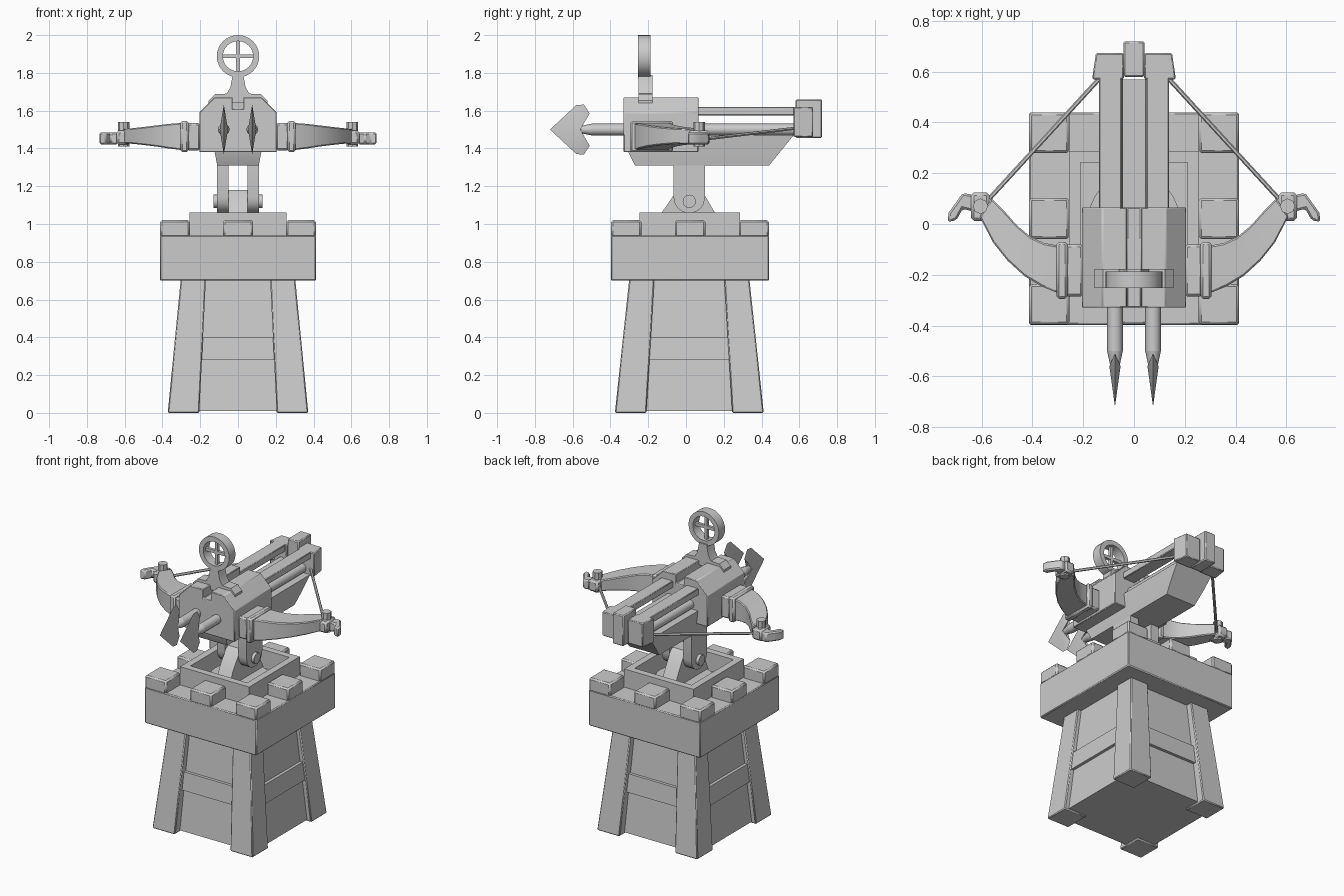
import bpy, bmesh, math
from mathutils import Vector

if "Cube" in bpy.data.objects:
    bpy.data.objects.remove(bpy.data.objects["Cube"])

stone = bpy.data.materials.new("plain_grey")
stone.diffuse_color = (0.6, 0.6, 0.6, 1)
stone.use_nodes = True
stone.node_tree.nodes["Principled BSDF"].inputs["Base Color"].default_value = stone.diffuse_color
CY = 0.0175  # depth centre of the tower


def finish(name, bm, bevel=0):
    bmesh.ops.recalc_face_normals(bm, faces=bm.faces)
    me = bpy.data.meshes.new(name)
    bm.to_mesh(me)
    bm.free()
    ob = bpy.data.objects.new(name, me)
    bpy.context.collection.objects.link(ob)
    me.materials.append(stone)
    if bevel:
        m = ob.modifiers.new("soft_edges", 'BEVEL')
        m.width, m.segments, m.limit_method = bevel, 1, 'ANGLE'
    return ob


def loft(name, rings, bevel=0, caps=True):
    bm = bmesh.new()
    rows = [[bm.verts.new(p) for p in r] for r in rings]
    n = len(rows[0])
    for a, b in zip(rows, rows[1:]):
        for i in range(n):
            j = (i + 1) % n
            bm.faces.new((a[i], a[j], b[j], b[i]))
    if caps:
        bm.faces.new(rows[0])
        bm.faces.new(rows[-1])
    return finish(name, bm, bevel)


def rect(x0, x1, y0, y1, z):
    return [(x0, y0, z), (x1, y0, z), (x1, y1, z), (x0, y1, z)]


def box(name, x0, x1, y0, y1, z0, z1, bevel=0):
    return loft(name, [rect(x0, x1, y0, y1, z0), rect(x0, x1, y0, y1, z1)], bevel)


def prism(name, pts, axis, a, b, bevel=0):
    """Extrude a 2D profile along x (profile y,z), y (x,z) or z (x,y)."""
    k = "xyz".index(axis)
    def put(p, d):
        p = list(p)
        p.insert(k, d)
        return p
    return loft(name, [[put(p, d) for p in pts] for d in (a, b)], bevel)


def tube(name, p, q, r0, r1=None, n=12):
    p, q = Vector(p), Vector(q)
    rot = (q - p).to_track_quat('Z', 'Y')
    r1 = r0 if r1 is None else r1
    circ = [Vector((math.cos(t), math.sin(t), 0)) for t in (2 * math.pi * i / n for i in range(n))]
    return loft(name, [[p + rot @ (c * r0) for c in circ], [q + rot @ (c * r1) for c in circ]])


# Tower body and its flared corner legs
def taper(name, b, t, z0, z1):
    return loft(name, [rect(-b, b, CY - b, CY + b, z0), rect(-t, t, CY - t, CY + t, z1)])

taper("tower_body", 0.34, 0.275, 0.01, 0.72)
taper("tower_band", 0.335, 0.324, 0.28, 0.40)
for sx in (-1, 1):
    for sy in (-1, 1):
        def foot(a, b, z, e):
            return [(sx * x, CY + sy * (y + e), z) for x, y in ((a, a), (b, a), (b, b), (a, b))]
        loft("corner_leg", [foot(0.205, 0.372, 0, 0.022), foot(0.17, 0.303, 0.71, 0.015)], 0.006)

# Battlement
box("battlement", -0.413, 0.413, -0.397, 0.44, 0.70, 0.94, 0.006)
spans = [(-0.413, -0.255), (-0.08, 0.08), (0.255, 0.413)]
for i, (x0, x1) in enumerate(spans):
    for j, (y0, y1) in enumerate(spans):
        if i != 1 or j != 1:
            k = 1.013
            box("merlon", x0, x1, y0 * k + CY + 0.004, y1 * k + CY + 0.004, 0.93, 1.02, 0.01)

# Open tray on the platform
for s in (-1, 1):
    box("tray_side", s * 0.21, s * 0.256, -0.247, 0.287, 0.92, 1.062)
    y = 0.02 + s * 0.267
    box("tray_end", -0.21, 0.21, y, y - s * 0.045, 0.92, 1.062)
tube("turntable", (0, CY, 0.93), (0, CY, 0.975), 0.18, n=24)

# Swivel mount
prism("pivot_block", [(-0.17, 0.96), (0.205, 0.96), (0.15, 1.065), (0.095, 1.16),
                      (0.07, 1.18), (-0.035, 1.18), (-0.06, 1.16), (-0.125, 1.065)],
      'x', -0.05, 0.05)
arm = [(-0.065, 1.33)] + [(0.0175 + 0.083 * math.cos(a), 1.14 + 0.083 * math.sin(a))
       for a in (math.pi * (1 + i / 8) for i in range(9))] + [(0.1, 1.33)]
for s in (-1, 1):
    prism("swivel_arm", arm, 'x', s * 0.05, s * 0.11)
tube("pivot_pin", (-0.13, CY, 1.12), (0.13, CY, 1.12), 0.035)

# Stock under the rails
loft("stock", [rect(-0.11, 0.11, -0.27, 0.44, 1.31), rect(-0.125, 0.125, -0.31, 0.505, 1.39),
               rect(-0.135, 0.135, -0.32, 0.57, 1.47)])

# Housing with a sighting groove
half = [(0.205, 1.38), (0.205, 1.59), (0.125, 1.67), (0.028, 1.67), (0.028, 1.61)]
prism("housing", half + [(-x, z) for x, z in reversed(half)], 'y', -0.33, 0.066, 0.004)

# Rails, end block, bolts
head = [(-0.72, 1.5), (-0.58, 1.63), (-0.54, 1.632), (-0.51, 1.585), (-0.55, 1.535), (-0.535, 1.5)]
head += [(y, 3.0 - z) for y, z in reversed(head[1:-1])]
for s in (-1, 1):
    box("top_rail", s * 0.05, s * 0.138, 0.05, 0.60, 1.575, 1.62, 0.004)
    prism("end_wing", [(s * 0.04, 0.57), (s * 0.165, 0.57), (s * 0.15, 0.673), (s * 0.04, 0.673)],
          'z', 1.46, 1.62, 0.005)
    x = s * 0.075
    tube("bolt_shaft", (x, -0.50, 1.5), (x, 0.58, 1.5), 0.031)
    tube("bolt_neck", (x, -0.50, 1.5), (x, -0.58, 1.5), 0.031, 0.014)
    bm = bmesh.new()
    edge = [bm.verts.new((x, y, z)) for y, z in head]
    for d in (-0.022, 0.022):
        c = bm.verts.new((x + d, -0.56, 1.5))
        for i in range(len(edge)):
            bm.faces.new((edge[i - 1], edge[i], c))
    finish("bolt_head", bm)
box("end_block", -0.041, 0.041, 0.58, 0.72, 1.455, 1.66, 0.006)

# Bow limbs: x, front y, back y, bottom z, top z
limb = [(0.30, -0.272, -0.085, 1.392, 1.535), (0.36, -0.245, -0.075, 1.40, 1.53),
        (0.42, -0.205, -0.05, 1.41, 1.522), (0.48, -0.145, -0.005, 1.418, 1.514),
        (0.53, -0.075, 0.045, 1.424, 1.508), (0.585, 0.03, 0.10, 1.428, 1.502)]
hook = [(0.635, 0.05), (0.675, 0.06), (0.70, 0.015), (0.735, 0.008), (0.73, 0.045),
        (0.705, 0.08), (0.675, 0.122), (0.635, 0.115)]
for s in (-1, 1):
    box("limb_root", s * 0.20, s * 0.27, -0.285, -0.08, 1.39, 1.535, 0.01)
    box("limb_clamp", s * 0.262, s * 0.305, -0.295, -0.07, 1.38, 1.546, 0.01)
    rings = []
    for i, (x, y0, y1, z0, z1) in enumerate(limb):
        lean = 0.012 * min(i, 4)  # sections turn along the curve
        rings.append([(s * (x + lean / 2), y0, z0), (s * (x + lean / 2), y0, z1),
                      (s * (x - lean / 2), y1, z1), (s * (x - lean / 2), y1, z0)])
    loft("bow_limb", rings, 0.006)
    box("limb_tip", s * 0.57, s * 0.642, 0.012, 0.125, 1.42, 1.495, 0.012)
    tube("string_peg", (s * 0.605, 0.07, 1.41), (s * 0.605, 0.07, 1.54), 0.03, n=8)
    prism("tip_hook", [(s * x, y) for x, y in hook], 'z', 1.422, 1.485, 0.008)
    tube("bow_string", (s * 0.57, 0.10, 1.45), (s * 0.13, 0.58, 1.507), 0.009, n=6)

# Ring sight
saddle = [(0.155, 1.64), (0.155, 1.655), (0.122, 1.687), (0.06, 1.69), (0.04, 1.725), (0.028, 1.79)]
prism("sight_base", saddle + [(-x, z) for x, z in reversed(saddle)], 'y', -0.252, -0.178)
bm = bmesh.new()
N, prof = 32, [(0.112, -0.253), (0.112, -0.187), (0.08, -0.187), (0.08, -0.253)]
rows = [[bm.verts.new((r * math.sin(t), y, 1.888 + r * math.cos(t))) for r, y in prof]
        for t in (2 * math.pi * i / N for i in range(N))]
for i in range(N):
    for k in range(4):
        a, b = rows[i - 1], rows[i]
        bm.faces.new((a[k], a[k - 1], b[k - 1], b[k]))
finish("sight_ring", bm)
box("crosshair_upright", -0.01, 0.01, -0.23, -0.21, 1.80, 1.975)
box("crosshair_level", -0.088, 0.088, -0.23, -0.21, 1.878, 1.898)

# Smooth the round parts, keep the corners crisp
bpy.ops.object.select_all(action='SELECT')
bpy.context.view_layer.objects.active = bpy.context.selected_objects[0]
bpy.ops.object.shade_smooth_by_angle(angle=math.radians(32))
